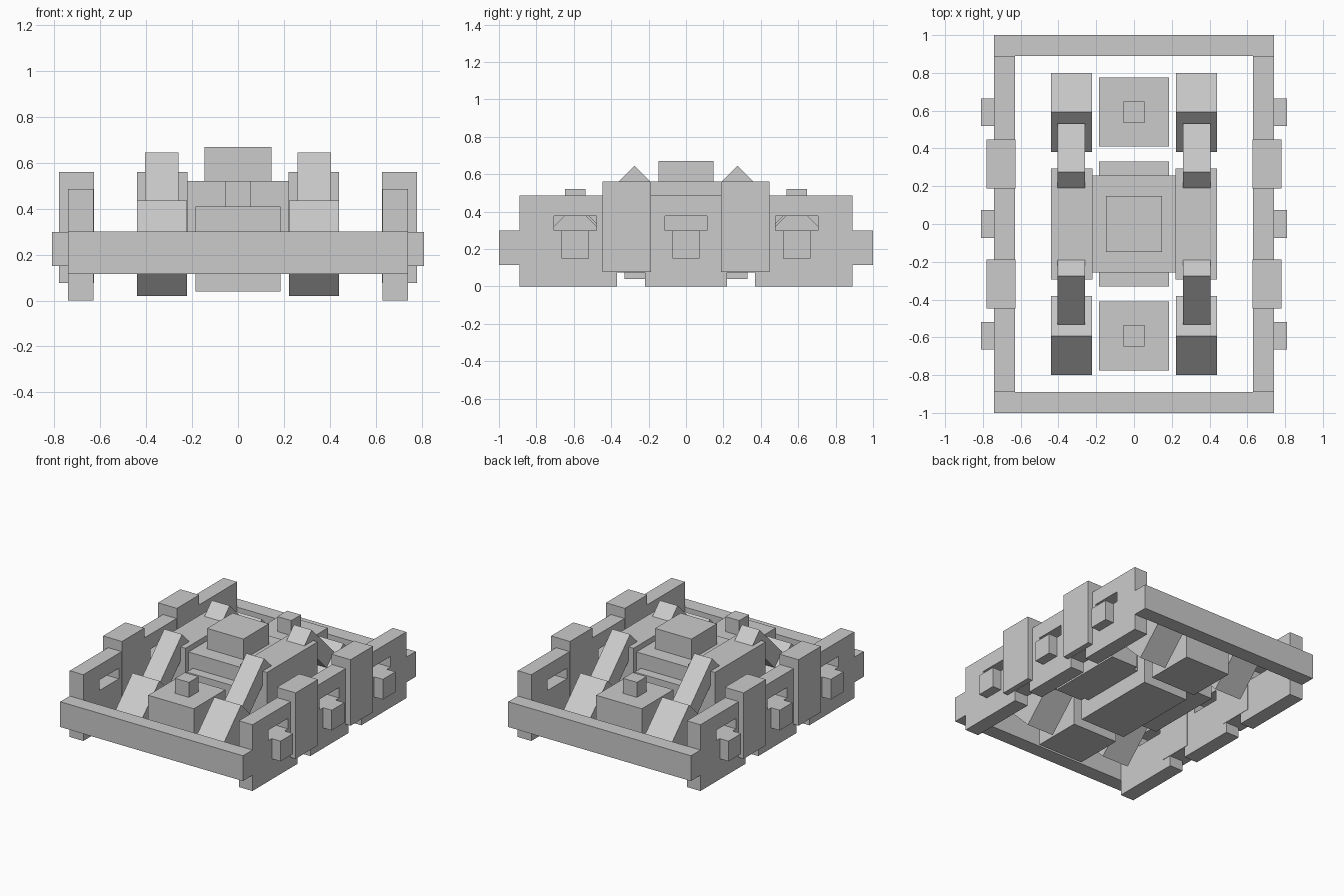
import bpy, bmesh
from mathutils import Matrix

if "Cube" in bpy.data.objects:
    bpy.data.objects.remove(bpy.data.objects["Cube"])


def prism(name, outline, x0, x1, holes=()):
    """Extrude a (y, z) outline, with optional holes, from x0 to x1."""
    cu = bpy.data.curves.new(name, 'CURVE')
    cu.dimensions = '2D'
    cu.fill_mode = 'BOTH'
    cu.extrude = (x1 - x0) / 2
    for loop in (outline, *holes):
        sp = cu.splines.new('POLY')
        sp.points.add(len(loop) - 1)
        for p, (y, z) in zip(sp.points, loop):
            p.co = (y, z, 0, 1)
        sp.use_cyclic_u = True
    tmp = bpy.data.objects.new(name + "_tmp", cu)
    bpy.context.collection.objects.link(tmp)
    bpy.context.view_layer.update()
    dg = bpy.context.evaluated_depsgraph_get()
    me = bpy.data.meshes.new_from_object(tmp.evaluated_get(dg))
    bpy.data.objects.remove(tmp)
    # local x, y, z become world y, z, x
    me.transform(Matrix(((0, 0, 1, (x0 + x1) / 2), (1, 0, 0, 0), (0, 1, 0, 0), (0, 0, 0, 1))))
    bm = bmesh.new()
    bm.from_mesh(me)
    bmesh.ops.remove_doubles(bm, verts=bm.verts, dist=1e-5)
    bmesh.ops.recalc_face_normals(bm, faces=bm.faces)
    bm.to_mesh(me)
    bm.free()
    for f in me.polygons:
        f.use_smooth = False
    ob = bpy.data.objects.new(name, me)
    bpy.context.collection.objects.link(ob)
    return ob


def rect(y0, y1, z0, z1):
    return [(y0, z0), (y1, z0), (y1, z1), (y0, z1)]


def box(name, x, y, z):
    return prism(name, rect(*y, *z), *x)


def mirror(ob, x=False, y=False):
    m = ob.modifiers.new("mirror", 'MIRROR')
    m.use_axis = (x, y, False)
    m.use_mirror_merge = False


# Side frames: notched plates with three windows
side = [(-.89, 0), (-.37, 0), (-.37, .075), (-.22, .075), (-.22, 0), (.22, 0),
        (.22, .075), (.37, .075), (.37, 0), (.89, 0), (.89, .485), (-.89, .485)]
centres = (-.592, 0, .592)
windows = [rect(c - .113, c + .113, .298, .375) for c in centres]
mirror(prism("side_frame", side, .63, .74, windows), x=True)

# Brackets under each window
for c in centres:
    mirror(box("side_bracket", (.735, .81), (c - .073, c + .073), (.15, .298)), x=True)

# Raised pillars clamped on the side frames
mirror(box("side_pillar", (.627, .78), (-.447, -.188), (.077, .56)), x=True, y=True)

# End beams
mirror(box("end_beam", (-.74, .74), (-1, -.89), (.115, .30)), y=True)

# Motor boxes with top knobs
mirror(box("motor_box", (-.185, .185), (-.775, -.41), (.04, .41)), y=True)
mirror(box("motor_knob", (-.056, .056), (-.648, -.536), (.40, .52)), y=True)

# Central casing, bolster and pivot block
box("centre_casing", (-.185, .185), (-.33, .33), (.04, .41))
box("centre_bolster", (-.227, .227), (-.258, .258), (.16, .52))
box("pivot_block", (-.147, .147), (-.147, .147), (.50, .67))
mirror(box("side_bolster", (.22, .44), (-.293, .293), (.16, .56)), x=True)

# Tilted square blocks and slanted dampers
block = [(-.592, .02), (-.382, .227), (-.592, .435), (-.80, .227)]
mirror(prism("tilted_block", block, .222, .44), x=True, y=True)
damper = [(-.275, .645), (-.19, .56), (-.447, .303), (-.532, .388)]
mirror(prism("slanted_damper", damper, .26, .405), x=True, y=True)
